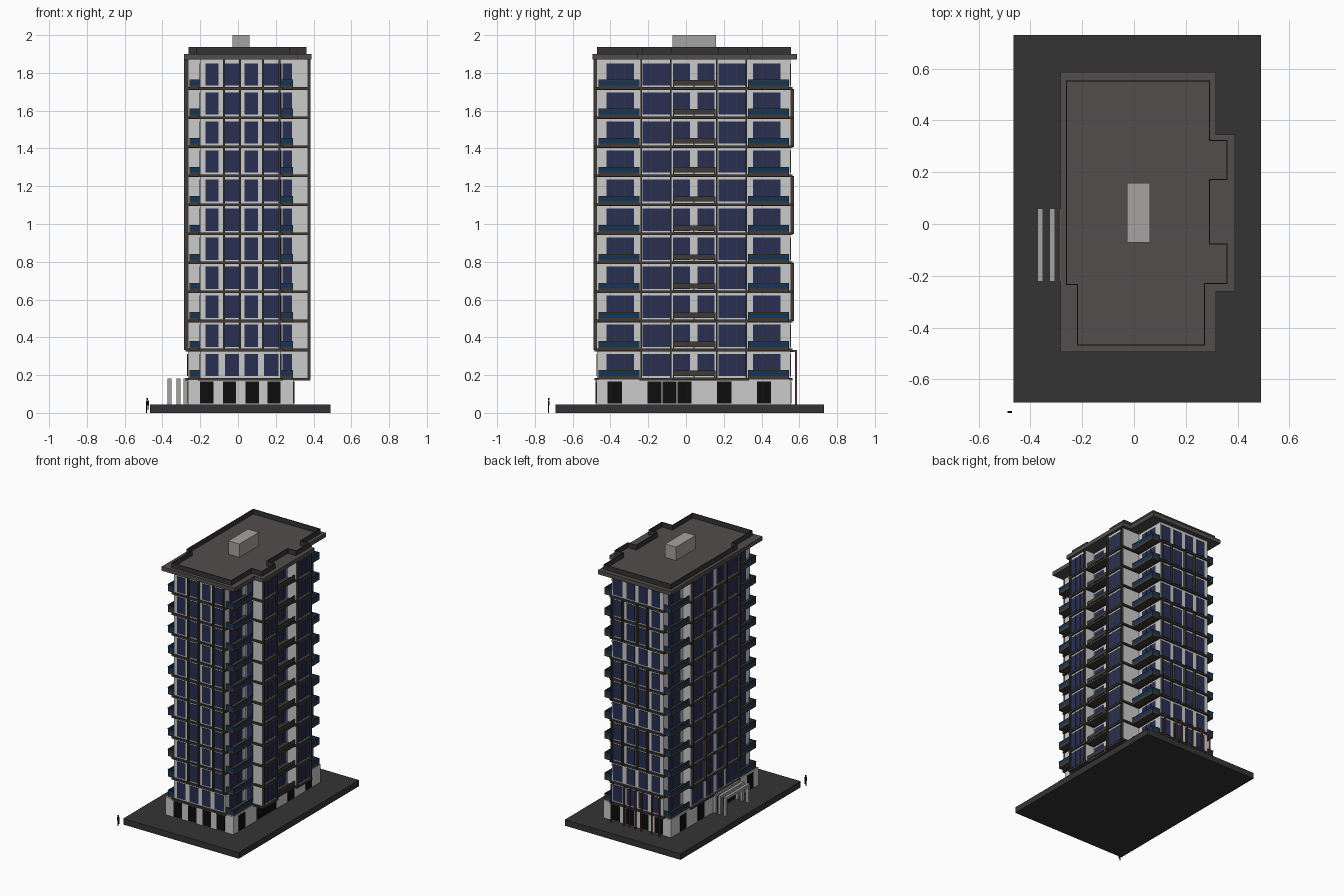
import bpy, bmesh

if "Cube" in bpy.data.objects:
    bpy.data.objects.remove(bpy.data.objects["Cube"])


def material(name, rgb):
    m = bpy.data.materials.new(name)
    m.diffuse_color = (*rgb, 1)
    m.use_nodes = True
    m.node_tree.nodes["Principled BSDF"].inputs["Base Color"].default_value = m.diffuse_color
    return m


GLASS = material("window_glass", (0.022, 0.028, 0.085))
RAIL = material("railing_glass", (0.008, 0.035, 0.09))
BROWN = material("dark_brown", (0.05, 0.042, 0.038))
ROOF = material("roof_grey", (0.085, 0.075, 0.072))
DARK = material("dark_grey", (0.035, 0.034, 0.034))
BLACK = material("black", (0.004, 0.004, 0.004))
RED = material("dull_red", (0.16, 0.06, 0.055))
STONE = material("stone", (0.38, 0.37, 0.36))


def finish(name, bm, mat):
    me = bpy.data.meshes.new(name)
    bmesh.ops.recalc_face_normals(bm, faces=bm.faces)
    bm.to_mesh(me)
    bm.free()
    ob = bpy.data.objects.new(name, me)
    if mat:
        me.materials.append(mat)
    bpy.context.collection.objects.link(ob)
    return ob


def boxes(name, items, mat=None):
    """One object made of boxes (x0, x1, y0, y1, z0, z1)."""
    bm = bmesh.new()
    for x0, x1, y0, y1, z0, z1 in items:
        vs = bmesh.ops.create_cube(bm, size=1)["verts"]
        for v in vs:
            v.co = (x1 if v.co.x > 0 else x0, y1 if v.co.y > 0 else y0, z1 if v.co.z > 0 else z0)
    return finish(name, bm, mat)


def prisms(name, poly, spans, mat=None):
    """Extrude a plan outline over each (z0, z1) span."""
    bm = bmesh.new()
    for z0, z1 in spans:
        f = bm.faces.new([bm.verts.new((x, y, z0)) for x, y in poly])
        top = bmesh.ops.extrude_face_region(bm, geom=[f], use_keep_orig=True)["geom"]
        for v in top:
            if isinstance(v, bmesh.types.BMVert):
                v.co.z = z1
    return finish(name, bm, mat)


def offset(poly, d):
    """Grow a right-angled anticlockwise outline by d."""
    out, n = [], len(poly)
    for i, (x, y) in enumerate(poly):
        for a, b in ((poly[i - 1], poly[i]), (poly[i], poly[(i + 1) % n])):
            ex, ey = b[0] - a[0], b[1] - a[1]
            x += d * ((ey > 1e-6) - (ey < -1e-6))
            y -= d * ((ex > 1e-6) - (ex < -1e-6))
        out.append((x, y))
    return out


def wall_ring(name, poly, t, z0, z1, mat):
    """Thin upright wall following a closed outline."""
    bm = bmesh.new()
    loops = [[bm.verts.new((x, y, z)) for x, y in p]
             for p, z in ((poly, z0), (poly, z1), (offset(poly, -t), z1), (offset(poly, -t), z0))]
    n = len(poly)
    for k in range(4):
        a, b = loops[k], loops[(k + 1) % 4]
        for i in range(n):
            j = (i + 1) % n
            bm.faces.new((a[i], a[j], b[j], b[i]))
    return finish(name, bm, mat)


def panel(face, a, b, z0, z1, d):
    """Box on a wall; face = (axis, position, outward sign), d = depth."""
    axis, p, s = face
    lo, hi = sorted((p - 0.002 * s, p + d * s))
    return (lo, hi, a, b, z0, z1) if axis == "x" else (a, b, lo, hi, z0, z1)


Z0, PITCH, COUNT, TOP = 0.178, 0.1538, 11, 1.87
floors = [Z0 + i * PITCH for i in range(COUNT)]

# Site slab and ground floor
boxes("site_slab", [(-0.465, 0.49, -0.69, 0.73, 0, 0.045)], DARK)
boxes("ground_floor", [(-0.265, 0.295, -0.475, 0.555, 0.045, Z0)])
short_doors = [(-0.2, -0.13), (-0.08, -0.01), (0.04, 0.11), (0.155, 0.225)]
long_doors = [(-0.415, -0.34), (-0.205, -0.13), (-0.125, -0.05), (-0.045, 0.03), (0.165, 0.24), (0.375, 0.45)]
doors = []
for face, spans in ((("y", -0.475, -1), short_doors), (("y", 0.555, 1), short_doors),
                    (("x", 0.295, 1), long_doors), (("x", -0.265, -1), long_doors)):
    doors += [panel(face, a, b, 0.05, 0.165, 0.003) for a, b in spans]
boxes("ground_doors", doors, BLACK)

# Tower body with stepped plan, and projecting floor bands
plan = [(-0.2, -0.472), (0.225, -0.472), (0.225, -0.235), (0.37, -0.235), (0.37, -0.08), (0.293, -0.08),
        (0.293, 0.165), (0.37, 0.165), (0.37, 0.322), (0.225, 0.322), (0.225, 0.552), (-0.2, 0.552),
        (-0.2, 0.322), (-0.265, 0.322), (-0.265, -0.235), (-0.2, -0.235)]
prisms("tower_body", plan, [(Z0, TOP)])
prisms("floor_bands", offset(plan, 0.012), [(z - 0.006, z + 0.008) for z in floors], BROWN)

# Windows on every upper floor
end_spans = [(-0.172, -0.102), (-0.068, 0.005), (0.035, 0.105), (0.138, 0.215)]
FRONT, BACK = ("y", -0.472, -1), ("y", 0.552, 1)
RIGHT, LEFT = ("x", 0.37, 1), ("x", -0.265, -1)
walls = [(FRONT, end_spans, 0), (BACK, end_spans, 0),
         (RIGHT, [(-0.23, -0.086), (0.171, 0.316)], 2),
         (("x", 0.293, 1), [(-0.07, 0.02), (0.06, 0.15)], 1),
         (LEFT, [(-0.225, -0.095), (-0.065, 0.02), (0.06, 0.145), (0.175, 0.31)], 1),
         (("x", 0.225, 1), [(-0.42, -0.275), (0.355, 0.5)], 2),
         (("x", -0.2, -1), [(-0.42, -0.275), (0.355, 0.5)], 2),
         (("y", -0.235, -1), [(0.235, 0.287)], 0)]
glass, bars = [], []
for z in floors:
    for face, spans, splits in walls:
        for a, b in spans:
            glass.append(panel(face, a, b, z + 0.017, z + 0.135, 0.003))
            for k in range(splits):
                c = a + (b - a) * (k + 1) / (splits + 1)
                bars.append(panel(face, c - 0.0015, c + 0.0015, z + 0.017, z + 0.135, 0.005))
boxes("windows", glass, GLASS)
boxes("window_bars", bars, BROWN)

# Vertical fins framing the window columns
fins = []
for x in (-0.074, 0.010, 0.132, 0.219):
    fins.append(panel(FRONT, x - 0.005, x + 0.005, floors[1], TOP, 0.018))
    for k in (2, 5, 8):
        fins.append(panel(BACK, x - 0.005, x + 0.005, floors[k], floors[k] + 2 * PITCH, 0.02))
for y in (-0.237, -0.081, 0.163, 0.319):
    fins.append(panel(RIGHT, y - 0.005, y + 0.005, Z0, TOP, 0.014))
    fins.append(panel(LEFT, y - 0.005, y + 0.005, floors[1], TOP, 0.02))
boxes("facade_fins", fins, BROWN)

# Corner balconies with glass rails, and central recess balconies
slabs, rails, caps, recess = [], [], [], []
for z in floors:
    for xw, xo in ((0.225, 0.29), (-0.2, -0.257)):
        s = 1 if xo > 0 else -1
        x0, x1 = sorted((xw, xo))
        o0, o1 = sorted((xo, xo - 0.004 * s))
        for y0, y1 in ((-0.462, -0.245), (0.328, 0.545)):
            slabs.append((x0, x1, y0, y1, z - 0.004, z + 0.018))
            ye = y0 if y0 < 0 else y1 - 0.004
            rails.append((o0, o1, y0, y1, z + 0.018, z + 0.044))
            rails.append((x0, x1, ye, ye + 0.004, z + 0.018, z + 0.044))
            caps.append((o0 - 0.001, o1 + 0.001, y0, y1, z + 0.044, z + 0.048))
            caps.append((x0, x1, ye - 0.001, ye + 0.005, z + 0.044, z + 0.048))
    recess.append((0.293, 0.362, -0.07, 0.155, z - 0.004, z + 0.01))
    recess.append((0.356, 0.362, -0.07, 0.155, z + 0.018, z + 0.046))
    recess += [(0.356, 0.362, y, y + 0.006, z, z + 0.04) for y in (-0.07, 0.04, 0.149)]
boxes("balcony_slabs", slabs, BROWN)
boxes("balcony_glass_rails", rails, RAIL)
boxes("balcony_handrails", caps, BROWN)
boxes("recess_balconies", recess, BROWN)

# Roof slab, parapet and plant room
eaves = [(-0.285, -0.495), (0.317, -0.495), (0.317, -0.26), (0.39, -0.26), (0.39, 0.345), (0.317, 0.345),
         (0.317, 0.587), (-0.285, 0.587)]
prisms("roof_slab", eaves, [(TOP, 1.9)], ROOF)
edge = [(-0.22, -0.47), (0.275, -0.47), (0.275, -0.232), (0.362, -0.232), (0.362, -0.075), (0.293, -0.075),
        (0.293, 0.17), (0.362, 0.17), (0.362, 0.325), (0.293, 0.325), (0.293, 0.555), (-0.263, 0.555),
        (-0.263, -0.235), (-0.22, -0.235)]
wall_ring("roof_parapet", edge, 0.004, 1.9, 1.937, DARK)
boxes("plant_room", [(-0.028, 0.062, -0.072, 0.158, 1.9, 2.0)], STONE)

# Entrance portals on the left side
portals = []
for x in (-0.373, -0.326, -0.288):
    portals.append((x, x + 0.021, -0.222, 0.06, 0.162, 0.182))
    portals += [(x, x + 0.021, y, y + 0.02, 0.045, 0.162) for y in (-0.222, 0.04)]
boxes("entrance_portals", portals, STONE)

# Slim posts along the back, tied to the wall
posts = []
for x in (-0.19, -0.125, -0.04, 0.01, 0.057, 0.105, 0.21):
    posts.append((x - 0.004, x + 0.004, 0.578, 0.588, 0.045, 0.33))
    posts.append((x - 0.004, x + 0.004, 0.552, 0.588, 0.322, 0.332))
boxes("back_posts", posts, RED)

# Small scale figure beside the site
fx, fy = -0.48, -0.727
boxes("figure", [(fx - 0.006, fx - 0.001, fy - 0.003, fy + 0.003, 0.0, 0.04),
                 (fx + 0.001, fx + 0.006, fy - 0.003, fy + 0.003, 0.015, 0.04),
                 (fx - 0.008, fx + 0.008, fy - 0.004, fy + 0.004, 0.04, 0.066),
                 (fx - 0.004, fx + 0.004, fy - 0.004, fy + 0.004, 0.068, 0.08)], BLACK)
